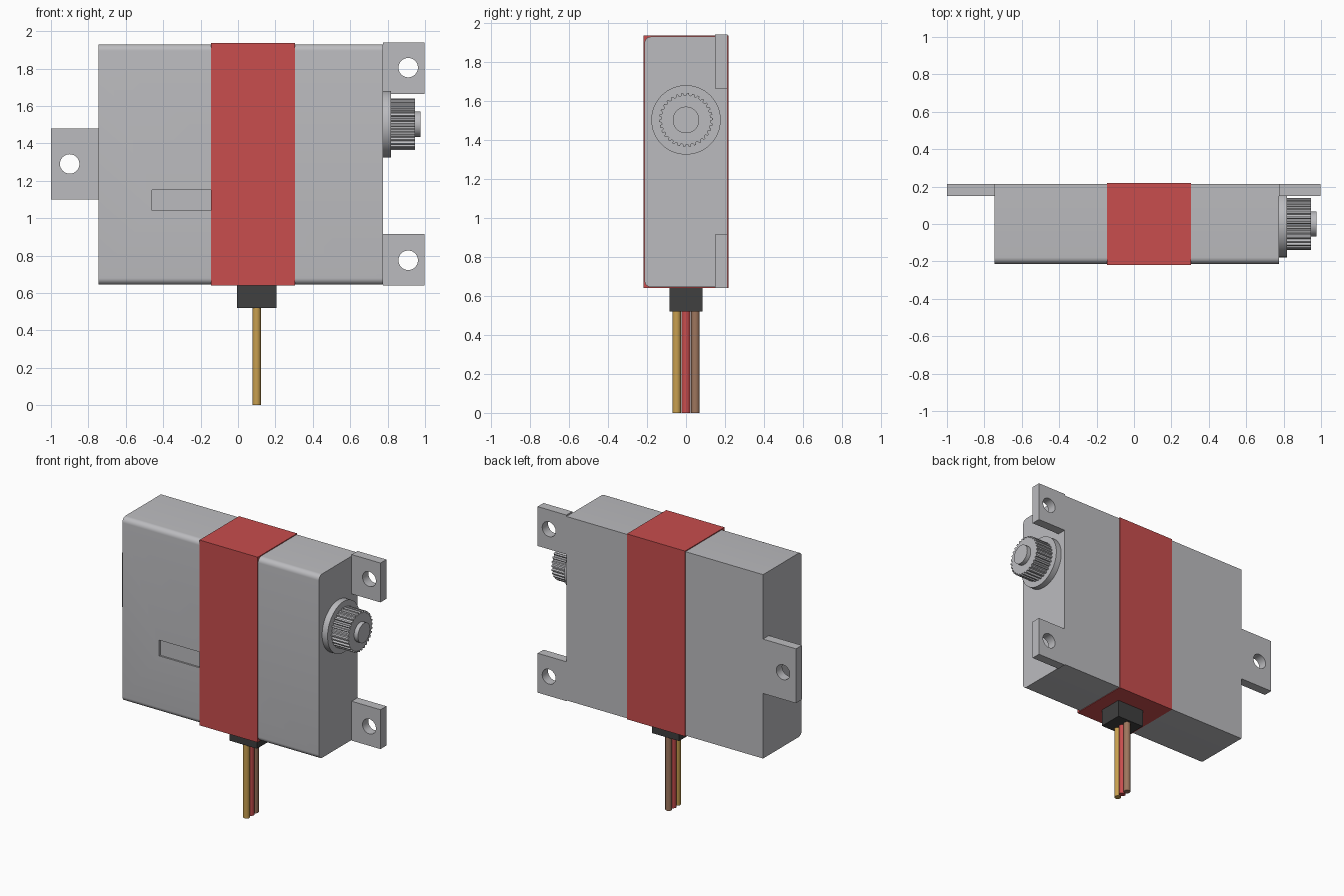
import bpy
import bmesh
from math import pi, cos, sin
from mathutils import Matrix, Vector

cube = bpy.data.objects.get("Cube")
if cube:
    bpy.data.objects.remove(cube, do_unlink=True)


def material(name, rgb):
    m = bpy.data.materials.new(name)
    m.use_nodes = True
    m.diffuse_color = (*rgb, 1)
    m.node_tree.nodes["Principled BSDF"].inputs["Base Color"].default_value = (*rgb, 1)
    return m


grey = material("grey plastic", (0.5, 0.5, 0.52))
red = material("red", (0.58, 0.075, 0.075))
black = material("dark rubber", (0.05, 0.05, 0.05))
yellow = material("yellow wire", (0.58, 0.35, 0.08))
brown = material("brown wire", (0.34, 0.18, 0.11))


def finish(name, bm, mat, smooth=False):
    bmesh.ops.recalc_face_normals(bm, faces=bm.faces)
    mesh = bpy.data.meshes.new(name)
    bm.to_mesh(mesh)
    bm.free()
    ob = bpy.data.objects.new(name, mesh)
    bpy.context.collection.objects.link(ob)
    mesh.materials.append(mat)
    if smooth:
        select(ob)
        bpy.ops.object.shade_smooth_by_angle(angle=pi / 6)
    return ob


def select(ob):
    bpy.ops.object.select_all(action='DESELECT')
    ob.select_set(True)
    bpy.context.view_layer.objects.active = ob


def box(name, x, y, z, mat, round_front=0):
    """Box from three (low, high) ranges; optionally round its long front edges."""
    bm = bmesh.new()
    bmesh.ops.create_cube(bm, size=1)
    for v in bm.verts:
        v.co = [r[0] if c < 0 else r[1] for c, r in zip(v.co, (x, y, z))]
    if round_front:
        edges = [e for e in bm.edges if all(v.co.y == y[0] for v in e.verts)
                 and e.verts[0].co.z == e.verts[1].co.z]
        # compare with a tolerance-safe test on the y side
        edges = edges or [e for e in bm.edges if all(v.co.y < 0 for v in e.verts)
                          and abs(e.verts[0].co.z - e.verts[1].co.z) < 0.001]
        bmesh.ops.bevel(bm, geom=edges, offset=round_front, segments=8,
                        profile=0.5, affect='EDGES')
    return finish(name, bm, mat, bool(round_front))


def prism(name, outline, start, length, axis, mat, smooth=False):
    """Extrude a flat outline along x, y or z."""
    bm = bmesh.new()
    face = bm.faces.new([bm.verts.new((a, b, 0)) for a, b in outline])
    new = bmesh.ops.extrude_face_region(bm, geom=[face])["geom"]
    top = [v for v in new if isinstance(v, bmesh.types.BMVert)]
    bmesh.ops.translate(bm, verts=top, vec=(0, 0, length))
    turn = Vector((0, 0, 1)).rotation_difference(Vector(axis)).to_matrix().to_4x4()
    bm.transform(Matrix.Translation(start) @ turn)
    return finish(name, bm, mat, smooth)


def circle(r, n):
    return [(r * cos(2 * pi * i / n), r * sin(2 * pi * i / n)) for i in range(n)]


def cut(ob, cutter):
    cutter.hide_render = True
    mod = ob.modifiers.new("cut", 'BOOLEAN')
    mod.operation = 'DIFFERENCE'
    mod.solver = 'EXACT'
    mod.object = cutter
    select(ob)
    bpy.ops.object.modifier_apply(modifier=mod.name)
    bpy.data.objects.remove(cutter, do_unlink=True)


# Case with rounded front edges and a shallow slot
D = 0.213
case = box("case", (-0.745, 0.775), (-D, D), (0.645, 1.93), grey, 0.035)
cut(case, box("slot_cutter", (-0.46, -0.12), (-0.3, -D + 0.012), (1.04, 1.15), grey))

# Wrapped band
box("band", (-0.145, 0.305), (-0.218, 0.218), (0.641, 1.936), red)

# Mounting tabs with screw holes
for name, x, z, hole in (
        ("upper_left_tab", (0.775, 0.997), (1.665, 1.94), (0.91, 1.805)),
        ("lower_left_tab", (0.775, 0.997), (0.64, 0.915), (0.91, 0.775)),
        ("right_tab", (-1.0, -0.745), (1.10, 1.48), (-0.90, 1.29))):
    tab = box(name, x, (0.149, D + 0.001), z, grey)
    cut(tab, prism("hole_cutter", circle(0.052, 32), (hole[0], 0, hole[1]),
                   0.5, (0, 1, 0), grey))
    select(tab)
    bpy.ops.object.shade_smooth_by_angle(angle=pi / 6)

# Output shaft: collar, toothed spline and end boss
axle_z = 1.503
prism("collar", circle(0.178, 64), (0.77, 0, axle_z), 0.047, (1, 0, 0), grey, True)
teeth = 30
spline = []
for i in range(teeth):
    for step, r in ((0, 0.126), (0.35, 0.126), (0.5, 0.138), (0.85, 0.138)):
        a = 2 * pi * (i + step) / teeth
        spline.append((r * cos(a), r * sin(a)))
prism("spline", spline, (0.81, 0, axle_z), 0.135, (1, 0, 0), grey)
prism("boss", circle(0.068, 48), (0.94, 0, axle_z), 0.035, (1, 0, 0), grey, True)

# Cable strain relief and wires
box("cable_grommet", (-0.005, 0.205), (-0.084, 0.084), (0.52, 0.645), black)
for name, y, mat in (("front_wire", -0.048, yellow), ("middle_wire", 0, red),
                     ("back_wire", 0.048, brown)):
    prism(name, circle(0.022, 32), (0.1, y, 0), 0.53, (0, 0, 1), mat, True)
